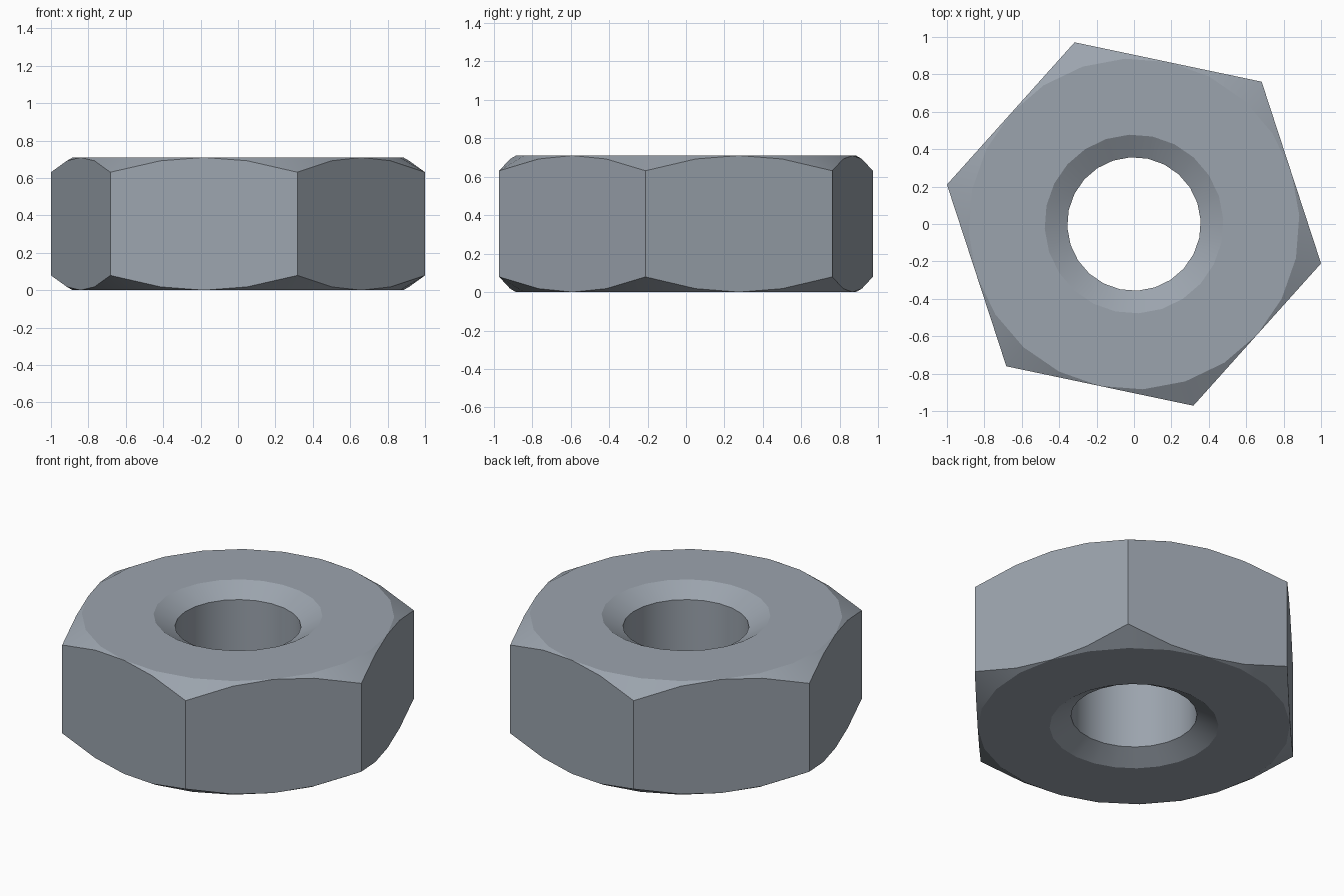
import bpy, bmesh, math

if "Cube" in bpy.data.objects:
    bpy.data.objects.remove(bpy.data.objects["Cube"])

N = 24                        # segments round the nut, four per flat
START = math.radians(-11.9)   # direction of one hexagon corner
HEIGHT = 0.71
CORNER = 1.022                # radius to the hexagon corners
FLAT = CORNER * math.cos(math.pi / 6)
BORE, SINK = 0.357, 0.478     # hole radius and countersink rim radius
SLOPE = math.tan(math.pi / 6)

steel = bpy.data.materials.new("steel grey")
steel.diffuse_color = (0.33, 0.37, 0.42, 1)
steel.use_nodes = True
steel.node_tree.nodes["Principled BSDF"].inputs["Base Color"].default_value = steel.diffuse_color

bm = bmesh.new()


def ring(profile):
    """One closed loop; profile(i) gives radius and height at step i."""
    verts = []
    for i in range(N):
        r, z = profile(i)
        a = START + i * 2 * math.pi / N
        verts.append(bm.verts.new((r * math.cos(a), r * math.sin(a), z)))
    return verts


def hex_radius(i):
    return FLAT / math.cos(math.radians((i % 4) * 15 - 30))


def chamfer(i):
    return (hex_radius(i) - FLAT) * SLOPE


# Closed section: bore, countersinks, end faces, chamfers and hexagon flats
sink_depth = (SINK - BORE) * SLOPE
rings = [ring(p) for p in (
    lambda i: (BORE, sink_depth),
    lambda i: (BORE, HEIGHT - sink_depth),
    lambda i: (SINK, HEIGHT),
    lambda i: (FLAT, HEIGHT),
    lambda i: (hex_radius(i), HEIGHT - chamfer(i)),
    lambda i: (hex_radius(i), chamfer(i)),
    lambda i: (FLAT, 0),
    lambda i: (SINK, 0),
)]
for a, b in zip(rings, rings[1:] + rings[:1]):
    for i in range(N):
        j = (i + 1) % N
        bm.faces.new((a[i], a[j], b[j], b[i]))

# The chamfer runs out to nothing at the middle of each flat
bmesh.ops.remove_doubles(bm, verts=bm.verts, dist=0.0005)
bmesh.ops.recalc_face_normals(bm, faces=bm.faces)

mesh = bpy.data.meshes.new("hex_nut")
bm.to_mesh(mesh)
bm.free()
mesh.materials.append(steel)
nut = bpy.data.objects.new("hex_nut", mesh)
bpy.context.collection.objects.link(nut)

# Round surfaces smooth, edges between surfaces sharp
bpy.context.view_layer.objects.active = nut
nut.select_set(True)
bpy.ops.object.shade_smooth_by_angle(angle=math.radians(25))
